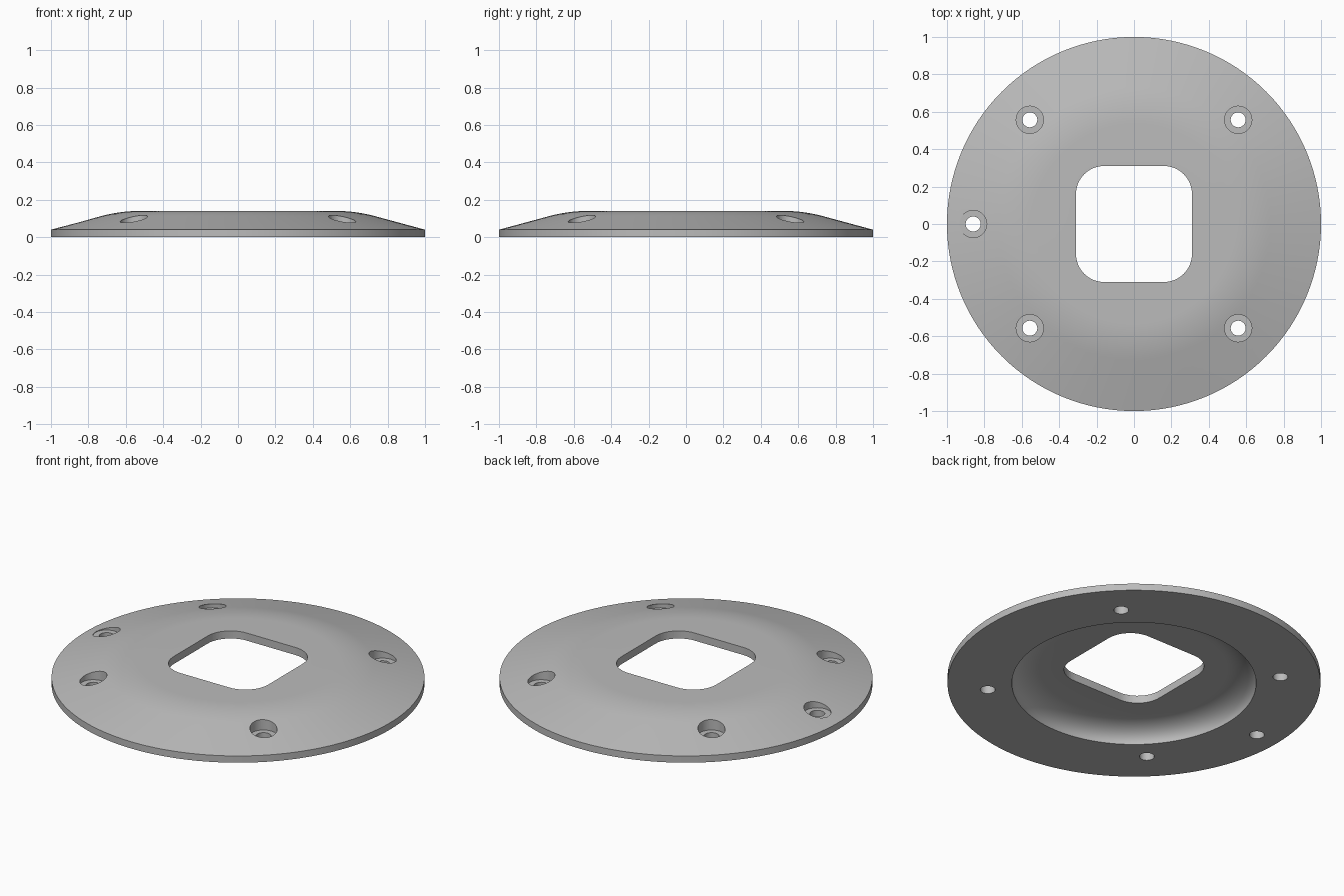
import bpy, bmesh
from math import sin, cos, pi, tau, radians

cube = bpy.data.objects.get("Cube")
if cube:
    bpy.data.objects.remove(cube, do_unlink=True)

SEGMENTS = 128
TOP, RIM, CEILING = 0.14, 0.04, 0.095

grey = bpy.data.materials.new("plain grey")
grey.use_nodes = True
colour = (0.5, 0.5, 0.5, 1)
grey.diffuse_color = colour
grey.node_tree.nodes["Principled BSDF"].inputs["Base Color"].default_value = colour


def make_object(name, bm):
    bmesh.ops.recalc_face_normals(bm, faces=bm.faces)
    mesh = bpy.data.meshes.new(name)
    bm.to_mesh(mesh)
    bm.free()
    mesh.materials.append(grey)
    obj = bpy.data.objects.new(name, mesh)
    bpy.context.collection.objects.link(obj)
    return obj


def lathe(name, profile, segments, centre=(0, 0, 0)):
    """Spin an (r, z) profile that starts and ends on the axis."""
    bm = bmesh.new()
    verts = [bm.verts.new((r, 0, z)) for r, z in profile]
    edges = [bm.edges.new(pair) for pair in zip(verts, verts[1:])]
    bmesh.ops.spin(bm, geom=verts + edges, cent=(0, 0, 0), axis=(0, 0, 1),
                   angle=tau, steps=segments)
    bmesh.ops.remove_doubles(bm, verts=bm.verts, dist=1e-5)
    bmesh.ops.translate(bm, vec=centre, verts=bm.verts)
    return make_object(name, bm)


def rounded_square_prism(name, half, radius, low, high, steps=12):
    bm = bmesh.new()
    outline = []
    for corner in range(4):
        middle = pi / 4 + corner * pi / 2
        cx = (half - radius) * (1 if cos(middle) > 0 else -1)
        cy = (half - radius) * (1 if sin(middle) > 0 else -1)
        for i in range(steps + 1):
            a = corner * pi / 2 + i / steps * pi / 2
            outline.append(bm.verts.new((cx + radius * cos(a), cy + radius * sin(a), low)))
    face = bm.faces.new(outline)
    new = bmesh.ops.extrude_face_region(bm, geom=[face])["geom"]
    bmesh.ops.translate(bm, vec=(0, 0, high - low),
                        verts=[v for v in new if isinstance(v, bmesh.types.BMVert)])
    return make_object(name, bm)


def cut(target, cutter):
    mod = target.modifiers.new("cut", "BOOLEAN")
    mod.operation, mod.solver, mod.object = "DIFFERENCE", "EXACT", cutter
    bpy.context.view_layer.objects.active = target
    bpy.ops.object.modifier_apply(modifier=mod.name)
    bpy.data.objects.remove(cutter, do_unlink=True)


# Flange body: hollow underside, thin rim, cone and softly rounded shoulder
recess_radius, recess_width = 0.655, 0.15
profile = [(0, CEILING)]
for i in range(13):
    a = i / 12 * pi / 2
    profile.append((recess_radius - recess_width * (1 - sin(a)), CEILING * cos(a)))
profile += [(1, 0), (1, RIM)]
shoulder, reach = 0.63, 0.1
slope = (TOP - RIM) / (1 - shoulder)
for i in range(11):
    t = i / 10
    profile.append((shoulder + reach * (1 - 2 * t), TOP - slope * reach * (1 - t) ** 2))
profile.append((0, TOP))
flange = lathe("flange_plate", profile, SEGMENTS)

# Rounded square opening in the middle
cut(flange, rounded_square_prism("opening_cutter", 0.31, 0.15, -0.1, 0.3))

# Counterbored screw holes: four on the diagonals, one on the right side
bore, head, seat = 0.04, 0.073, 0.055
screw_profile = [(0, -0.1), (bore, -0.1), (bore, seat), (head, seat), (head, 0.3), (0, 0.3)]
spots = [(x, y) for x in (-0.557, 0.557) for y in (-0.557, 0.557)] + [(-0.86, 0)]
for x, y in spots:
    cut(flange, lathe("screw_cutter", screw_profile, 40, (x, y, 0)))

# Smooth curves with crisp edges
bpy.ops.object.select_all(action="DESELECT")
flange.select_set(True)
bpy.context.view_layer.objects.active = flange
bpy.ops.object.shade_smooth_by_angle(angle=radians(30))
